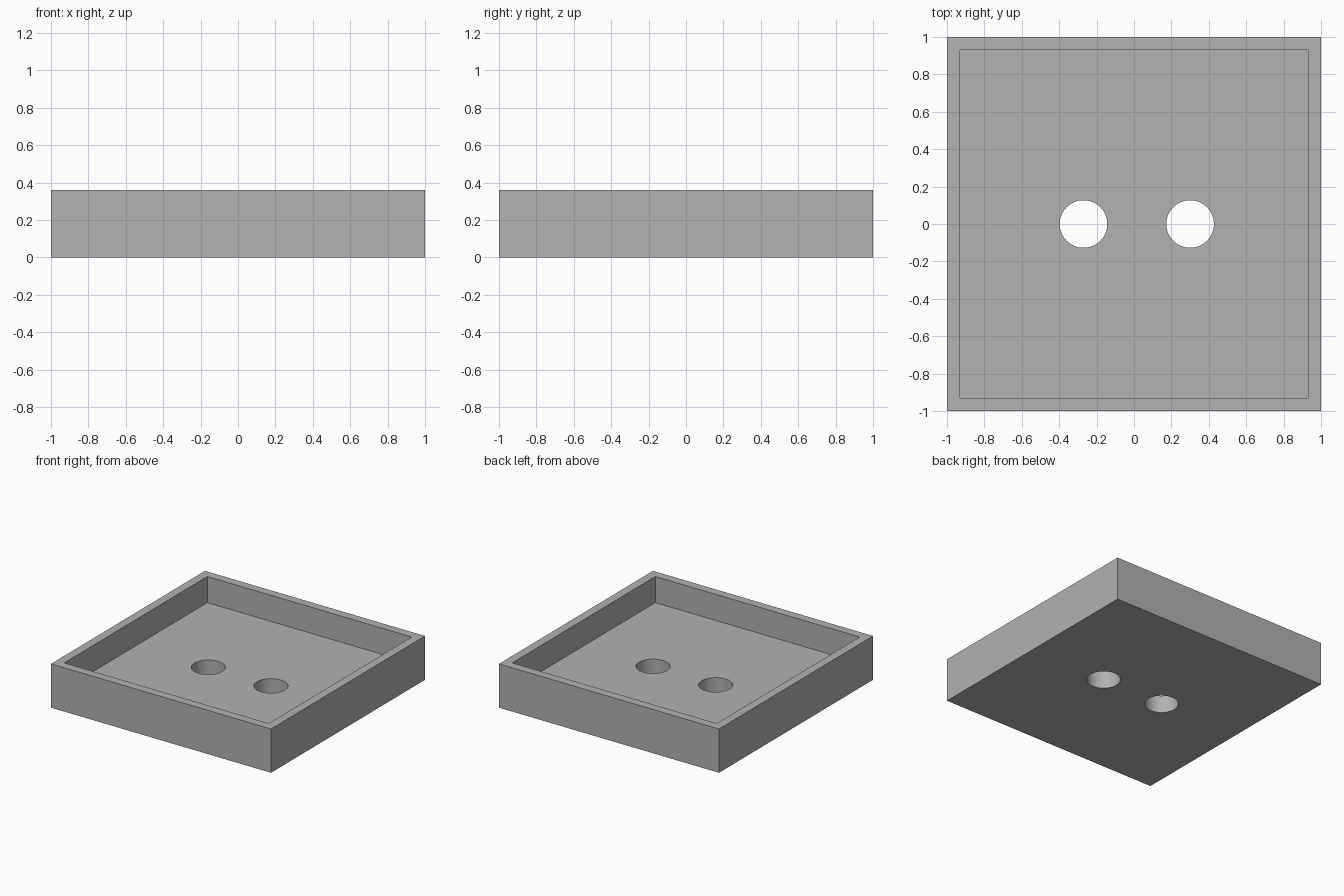
import bpy
import bmesh
import math

SIZE, HEIGHT, WALL, FLOOR = 2.0, 0.36, 0.1, 0.145
HOLE_RADIUS = 0.127
HOLE_CENTRES = (-0.27, 0.3)

default_cube = bpy.data.objects.get("Cube")
if default_cube:
    bpy.data.objects.remove(default_cube, do_unlink=True)

# Plain grey material
grey = bpy.data.materials.new("plain grey")
grey.use_nodes = True
colour = (0.445, 0.445, 0.445, 1)
grey.diffuse_color = colour
grey.node_tree.nodes["Principled BSDF"].inputs["Base Color"].default_value = colour

# Open tray: a box whose top is inset and sunk to the floor
bpy.ops.mesh.primitive_cube_add(size=1, location=(0, 0, HEIGHT / 2))
tray = bpy.context.object
tray.name = "tray"
tray.scale = (SIZE, SIZE, HEIGHT)
bpy.ops.object.transform_apply(location=True, scale=True)
tray.data.materials.append(grey)

bm = bmesh.new()
bm.from_mesh(tray.data)
top = max(bm.faces, key=lambda f: f.calc_center_median().z)
bmesh.ops.inset_region(bm, faces=[top], thickness=WALL)
sunk = bmesh.ops.extrude_discrete_faces(bm, faces=[top])["faces"]
bmesh.ops.translate(bm, verts=sunk[0].verts, vec=(0, 0, FLOOR - HEIGHT))
bmesh.ops.recalc_face_normals(bm, faces=bm.faces)
bm.to_mesh(tray.data)
bm.free()

# Two round holes through the floor
cutters = []
for x in HOLE_CENTRES:
    bpy.ops.mesh.primitive_cylinder_add(vertices=64, radius=HOLE_RADIUS, depth=SIZE,
                                        location=(x, 0, 0))
    cutter = bpy.context.object
    cutter.name = "hole_cutter"
    cutter.hide_render = True
    cutter.data.materials.append(grey)
    cutters.append(cutter)
    cut = tray.modifiers.new("hole", "BOOLEAN")
    cut.operation = "DIFFERENCE"
    cut.solver = "EXACT"
    cut.object = cutter

bpy.ops.object.select_all(action="DESELECT")
tray.select_set(True)
bpy.context.view_layer.objects.active = tray
for name in [m.name for m in tray.modifiers]:
    bpy.ops.object.modifier_apply(modifier=name)
for cutter in cutters:
    bpy.data.objects.remove(cutter, do_unlink=True)

# Round hole walls, crisp edges elsewhere
bpy.ops.object.shade_smooth_by_angle(angle=math.radians(30))
